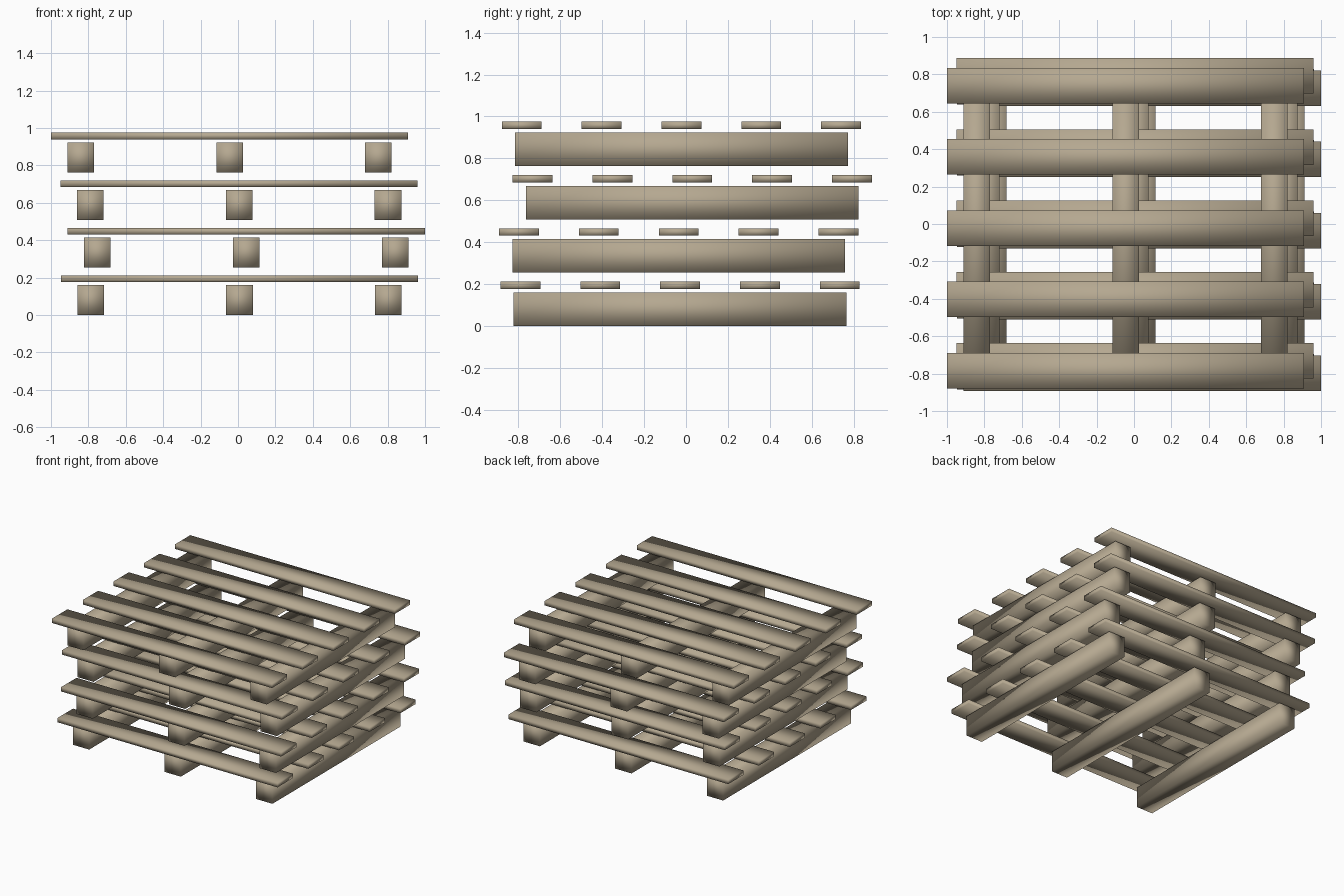
import bpy
import bmesh
from mathutils import Matrix

cube = bpy.data.objects.get("Cube")
if cube:
    bpy.data.objects.remove(cube, do_unlink=True)

wood = bpy.data.materials.new("weathered_wood")
wood.use_nodes = True
colour = (0.46, 0.39, 0.28, 1)
wood.diffuse_color = colour
wood.node_tree.nodes["Principled BSDF"].inputs["Base Color"].default_value = colour


def board(name, centre, size):
    """One softly shaded timber box."""
    bm = bmesh.new()
    bmesh.ops.create_cube(bm, size=1, matrix=Matrix.Translation(centre) @ Matrix.Diagonal((*size, 1)))
    for face in bm.faces:
        face.smooth = True
    mesh = bpy.data.meshes.new(name)
    bm.to_mesh(mesh)
    bm.free()
    mesh.materials.append(wood)
    obj = bpy.data.objects.new(name, mesh)
    bpy.context.collection.objects.link(obj)


def pallet(level, x, y, z):
    """Three bearers running front to back under five deck slats."""
    for i, side in enumerate(("right", "middle", "left")):
        board(f"pallet_{level}_{side}_bearer", (x + (i - 1) * 0.796, y, z + 0.08), (0.142, 1.588, 0.16))
    for i in range(5):
        board(f"pallet_{level}_slat_{i + 1}", (x, y + (i - 2) * 0.381, z + 0.194), (1.91, 0.19, 0.035))


# Stack of four pallets, each shifted slightly
offsets = [(0.008, -0.028), (0.044, -0.035), (0.006, 0.03), (-0.045, -0.022)]
for n, (x, y) in enumerate(offsets):
    pallet(n + 1, x, y, n * 0.2545)
